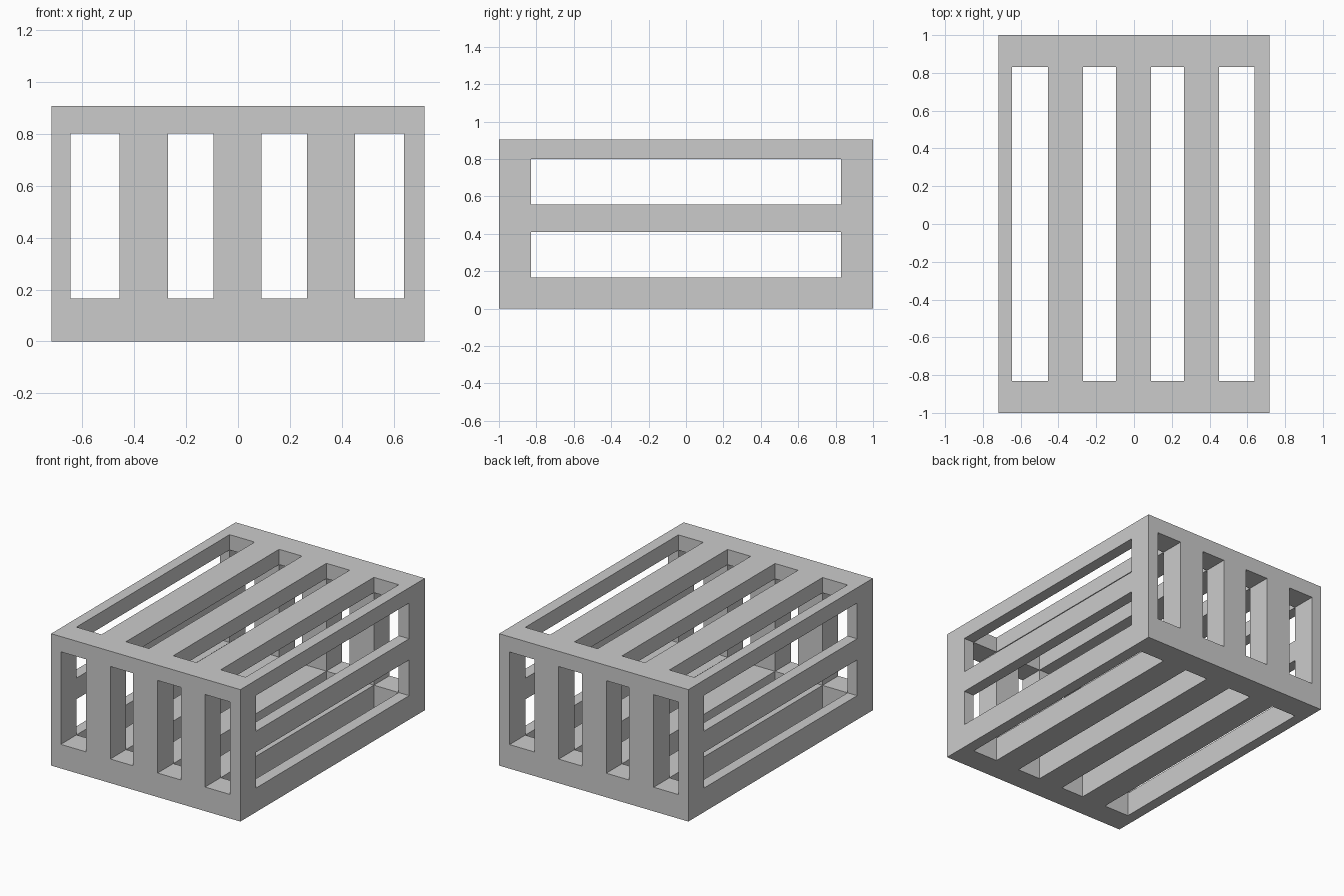
import bpy, bmesh, math

if "Cube" in bpy.data.objects:
    bpy.data.objects.remove(bpy.data.objects["Cube"])

# Grid lines: odd x intervals are slots, the rest are slats
XS = [-0.718, -0.645, -0.455, -0.269, -0.095, 0.09, 0.266, 0.45, 0.639, 0.718]
YS = [-1.0, -0.83, 0.83, 1.0]
ZS = [0.0, 0.165, 0.41, 0.555, 0.80, 0.905]
NX, NY, NZ = len(XS) - 1, len(YS) - 1, len(ZS) - 1


def solid(i, j, k):
    if not (0 <= i < NX and 0 <= j < NY and 0 <= k < NZ):
        return False
    slot = i % 2 == 1
    cavity = 1 <= i <= NX - 2 and j == 1 and 1 <= k <= 3
    end_slot = slot and 1 <= k <= 3          # front and back openings
    lid_slot = slot and j == 1               # top and bottom openings
    side_slot = j == 1 and k in (1, 3)       # left and right openings
    return not (cavity or end_slot or lid_slot or side_slot)


# Slatted crate: outer skin of all solid cells
bm = bmesh.new()
verts = {}


def vert(c):
    if c not in verts:
        verts[c] = bm.verts.new((XS[c[0]], YS[c[1]], ZS[c[2]]))
    return verts[c]


for i in range(NX):
    for j in range(NY):
        for k in range(NZ):
            if not solid(i, j, k):
                continue
            for axis in range(3):
                for side in (0, 1):
                    n = [i, j, k]
                    n[axis] += 2 * side - 1
                    if solid(*n):
                        continue
                    u, v = (axis + 1) % 3, (axis + 2) % 3
                    loop = []
                    for du, dv in ((0, 0), (1, 0), (1, 1), (0, 1)):
                        c = [i, j, k]
                        c[axis] += side
                        c[u] += du
                        c[v] += dv
                        loop.append(vert(tuple(c)))
                    bm.faces.new(loop if side else loop[::-1])

mesh = bpy.data.meshes.new("slatted_crate")
bm.to_mesh(mesh)
bm.free()
crate = bpy.data.objects.new("slatted_crate", mesh)
bpy.context.collection.objects.link(crate)
